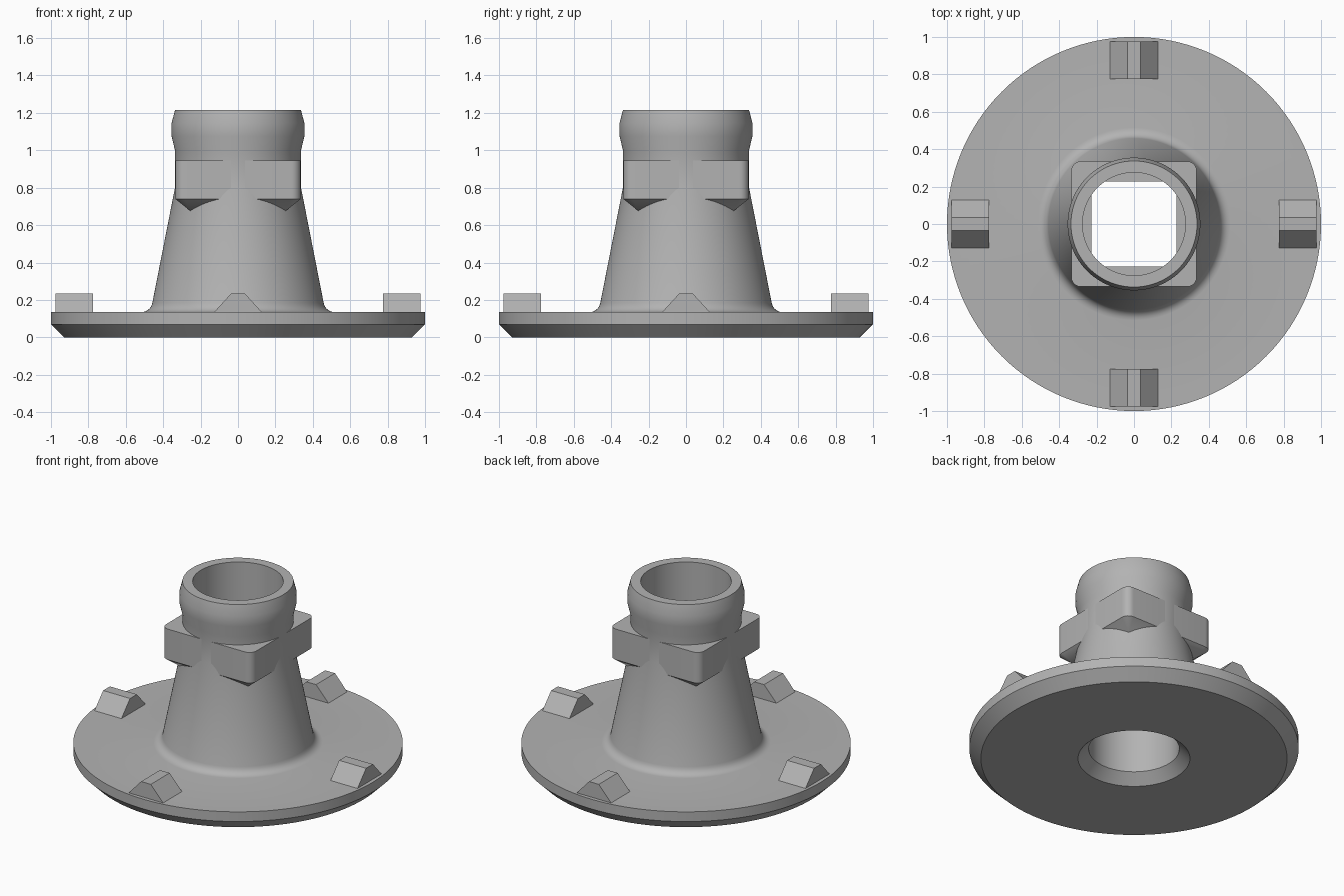
import bpy, bmesh, math
from mathutils import Matrix, Vector

if "Cube" in bpy.data.objects:
    bpy.data.objects.remove(bpy.data.objects["Cube"])

grey = bpy.data.materials.new("grey")
grey.diffuse_color = (0.45, 0.45, 0.45, 1)
grey.use_nodes = True
grey.node_tree.nodes["Principled BSDF"].inputs["Base Color"].default_value = grey.diffuse_color


def finish(name, bm, smooth=True):
    bmesh.ops.recalc_face_normals(bm, faces=bm.faces)
    mesh = bpy.data.meshes.new(name)
    bm.to_mesh(mesh)
    bm.free()
    mesh.materials.append(grey)
    ob = bpy.data.objects.new(name, mesh)
    bpy.context.collection.objects.link(ob)
    if smooth:
        bpy.ops.object.select_all(action='DESELECT')
        ob.select_set(True)
        bpy.context.view_layer.objects.active = ob
        bpy.ops.object.shade_smooth_by_angle(angle=math.radians(30))
    return ob


def bridge_loops(bm, rings):
    # join consecutive closed rings, wrapping last to first
    for a, b in zip(rings, rings[1:] + rings[:1]):
        n = len(a)
        for i in range(n):
            j = (i + 1) % n
            bm.faces.new((a[i], a[j], b[j], b[i]))


# Flange, conical neck and hollow spout as one turned profile
fillet = [(0.515 - 0.058 * math.sin(t), 0.195 - 0.06 * math.cos(t))
          for t in (math.radians(a) for a in range(0, 81, 16))]
profile = [(0.34, 0), (0.93, 0), (1, 0.07), (1, 0.135)] + fillet + [
    (0.337, 0.80), (0.337, 1.0), (0.355, 1.075), (0.355, 1.145),
    (0.337, 1.215), (0.275, 1.215), (0.275, 0.065)]
bm = bmesh.new()
N = 128
rings = [[bm.verts.new((r * math.cos(k * math.tau / N), r * math.sin(k * math.tau / N), z))
          for k in range(N)] for r, z in profile]
bridge_loops(bm, rings)
finish("flanged_body", bm)

# Square collar with rounded corners
H, R = 0.335, 0.05


def corner_arc(q):
    pts = []
    for s in range(7):
        t = math.radians(15 * s)
        p = Vector((H - R + R * math.cos(t), H - R + R * math.sin(t), 0))
        pts.append(Matrix.Rotation(q * math.pi / 2, 3, 'Z') @ p)
    return pts


outline = [p for q in range(4) for p in corner_arc(q)]
bm = bmesh.new()


def ring(z, radius=None):
    return [bm.verts.new(((p.normalized() * radius if radius else p) + Vector((0, 0, z))))
            for p in outline]


bridge_loops(bm, [ring(0.74), ring(0.945), ring(0.945, 0.30), ring(0.74, 0.30)])
finish("square_collar", bm)

# Tapered gussets under the collar corners
for q in range(4):
    rot = Matrix.Rotation(q * math.pi / 2, 3, 'Z')
    bm = bmesh.new()
    base = [rot @ Vector((H, 0.09, 0))] + corner_arc(q) + [rot @ Vector((0.09, H, 0))]
    verts = [bm.verts.new(p + Vector((0, 0, 0.74))) for p in base]
    apex = bm.verts.new(rot @ Vector((0.254, 0.254, 0.675)))
    for a, b in zip(verts, verts[1:] + verts[:1]):
        bm.faces.new((a, b, apex))
    bm.faces.new(verts)
    finish("corner_gusset", bm)

# Trapezoid lugs around the flange
section = [(-0.132, 0.13), (0.132, 0.13), (0.036, 0.235), (-0.036, 0.235)]
for q in range(4):
    rot = Matrix.Rotation(q * math.pi / 2, 3, 'Z')
    bm = bmesh.new()
    ends = [[bm.verts.new(rot @ Vector((x, y, z))) for y, z in section]
            for x in (0.775, 0.975)]
    for e in ends:
        bm.faces.new(e)
    for i in range(4):
        j = (i + 1) % 4
        bm.faces.new((ends[0][i], ends[0][j], ends[1][j], ends[1][i]))
    finish("flange_lug", bm, smooth=False)
